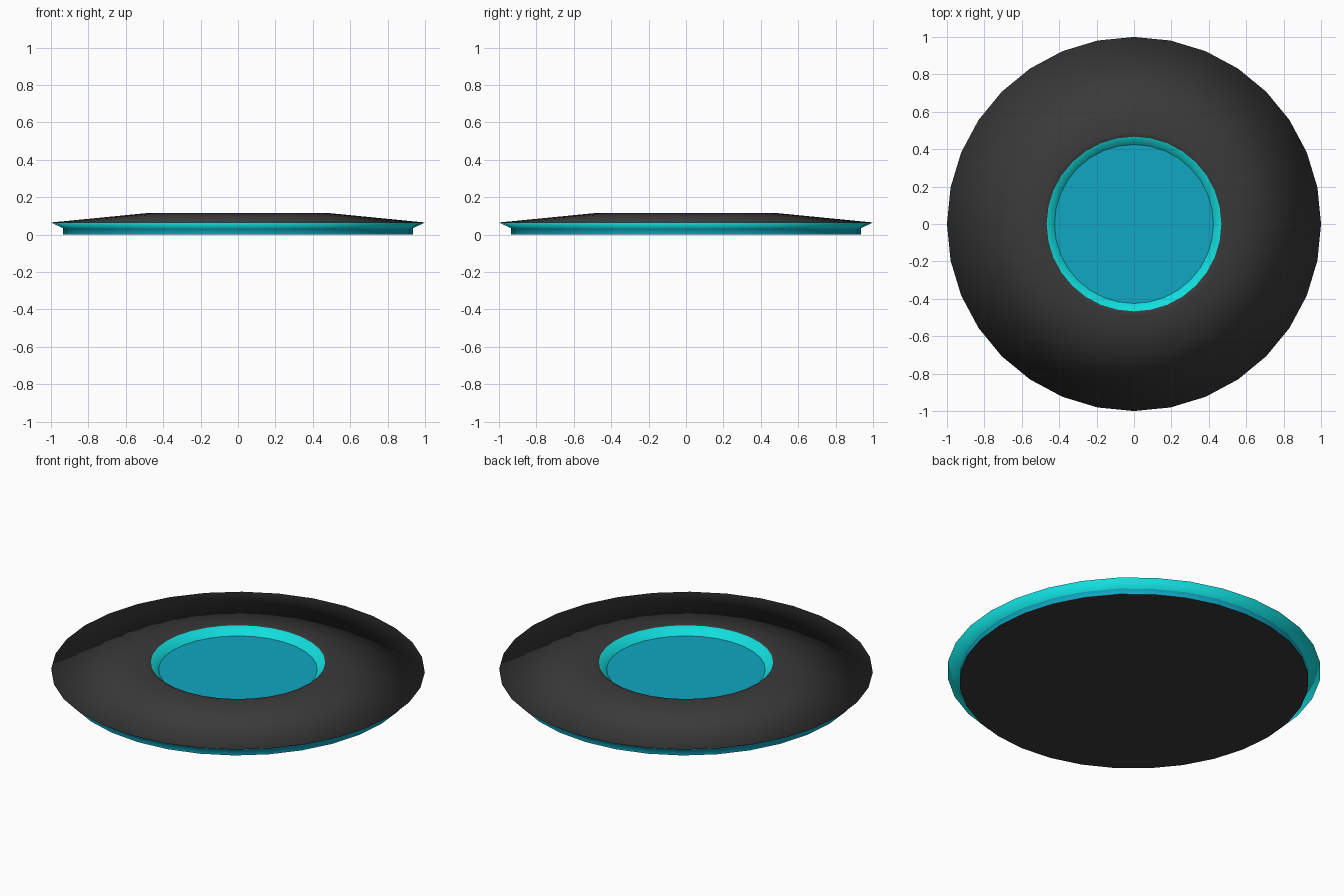
import bpy, math

if "Cube" in bpy.data.objects:
    bpy.data.objects.remove(bpy.data.objects["Cube"])

SIDES = 32


def material(name, rgb):
    m = bpy.data.materials.new(name)
    m.diffuse_color = (*rgb, 1)
    m.use_nodes = True
    m.node_tree.nodes["Principled BSDF"].inputs["Base Color"].default_value = m.diffuse_color
    return m


BLACK = material("charcoal", (0.042, 0.042, 0.042))
TEAL = material("bright teal", (0.006, 0.72, 0.72))
BLUE = material("teal blue", (0.005, 0.39, 0.54))


def make_object(name, verts, faces, mats, indices, smooth):
    mesh = bpy.data.meshes.new(name)
    mesh.from_pydata(verts, [], faces)
    for m in mats:
        mesh.materials.append(m)
    for p, i in zip(mesh.polygons, indices):
        p.material_index = i
        p.use_smooth = smooth
    ob = bpy.data.objects.new(name, mesh)
    bpy.context.collection.objects.link(ob)
    return ob


def ring(r, z, sides=SIDES):
    return [(r * math.cos(2 * math.pi * i / sides),
             r * math.sin(2 * math.pi * i / sides), z) for i in range(sides)]


def lathe(name, profile, bands, mats):
    """Revolve (radius, height) points; bands gives a material per segment."""
    verts = [v for r, z in profile for v in ring(r, z)]
    faces, idx = [], []
    for k, band in enumerate(bands):
        for i in range(SIDES):
            j = (i + 1) % SIDES
            a, b = k * SIDES, (k + 1) * SIDES
            faces.append((a + i, a + j, b + j, b + i))
            idx.append(band)
    return make_object(name, verts, faces, mats, idx, True)


def disc(name, r, z, mat, up):
    face = list(range(SIDES))
    return make_object(name, ring(r, z), [face if up else face[::-1]],
                       [mat], [0], False)


# Shell: lower wall, flared rim, sloping top, narrow lip, wall of the recess
lathe("disc_shell",
      [(0.935, 0), (0.935, 0.034), (1.0, 0.065), (0.49, 0.115),
       (0.467, 0.115), (0.425, 0.072)],
      [2, 1, 0, 0, 1], [BLACK, TEAL, BLUE])

# Flat recessed centre and flat underside
disc("recess_floor", 0.425, 0.072, BLUE, True)
disc("underside", 0.935, 0, BLACK, False)
